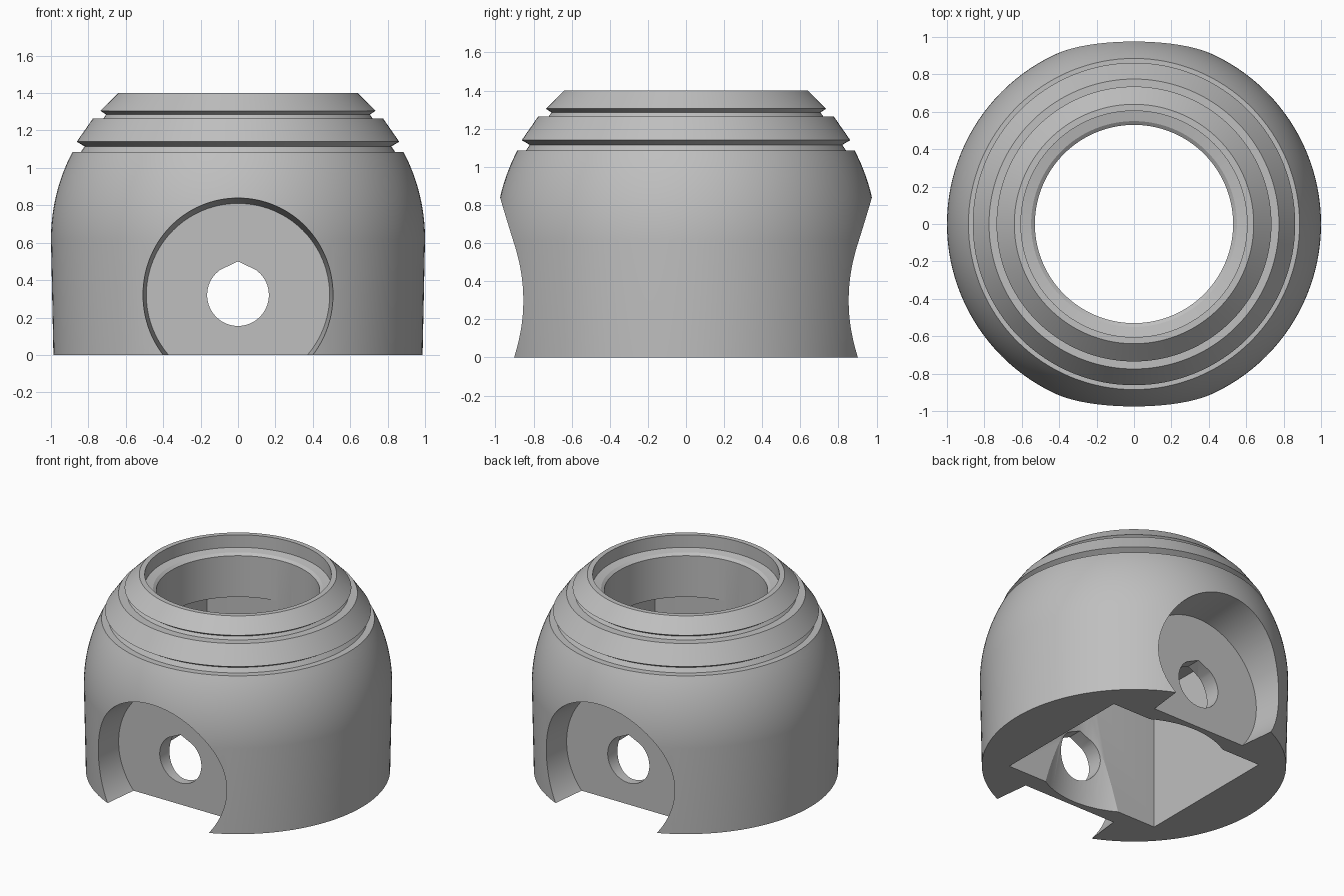
import bpy, bmesh, math
from mathutils import Matrix, Vector

old = bpy.data.objects.get("Cube")
if old:
    bpy.data.objects.remove(old, do_unlink=True)

grey = bpy.data.materials.new("plain grey")
grey.use_nodes = True
colour = (0.52, 0.52, 0.52, 1)
grey.diffuse_color = colour
grey.node_tree.nodes["Principled BSDF"].inputs["Base Color"].default_value = colour


def finish(name, bm):
    bmesh.ops.recalc_face_normals(bm, faces=bm.faces)
    mesh = bpy.data.meshes.new(name)
    bm.to_mesh(mesh)
    bm.free()
    mesh.materials.append(grey)
    obj = bpy.data.objects.new(name, mesh)
    bpy.context.scene.collection.objects.link(obj)
    return obj


def lathe(name, profile, steps=128, matrix=Matrix()):
    """Solid of revolution about z, closed with a flat cap at each end."""
    bm = bmesh.new()
    rings = []
    for r, z in profile:
        rings.append([bm.verts.new(matrix @ Vector((
            r * math.cos(math.tau * i / steps), r * math.sin(math.tau * i / steps), z)))
            for i in range(steps)])
    for a, b in zip(rings, rings[1:]):
        for i in range(steps):
            j = (i + 1) % steps
            bm.faces.new((a[i], a[j], b[j], b[i]))
    bm.faces.new(rings[0])
    bm.faces.new(rings[-1])
    return finish(name, bm)


def cut(target, cutter):
    mod = target.modifiers.new("cut", "BOOLEAN")
    mod.operation = "DIFFERENCE"
    mod.solver = "EXACT"
    mod.object = cutter
    bpy.context.view_layer.objects.active = target
    bpy.ops.object.modifier_apply(modifier=mod.name)
    bpy.data.objects.remove(cutter, do_unlink=True)


# Domed body with two undercut collar steps
dome_z = 0.62
dome = [(math.sqrt(1 - (z - dome_z) ** 2), z)
        for z in [dome_z + 0.465 * i / 14 for i in range(15)]]
collars = [(0.84, 1.085), (0.82, 1.115), (0.862, 1.14), (0.775, 1.265),
           (0.72, 1.265), (0.705, 1.285), (0.735, 1.305), (0.64, 1.4)]
body = lathe("domed_housing", [(0.987, 0)] + dome + collars)

# Bore: flared skirt, straight throat, stepped seat and wide mouth
cut(body, lathe("bore_cutter", [
    (0.613, -0.05), (0.61, 0), (0.558, 0.35), (0.53, 0.66), (0.53, 1.285),
    (0.55, 1.3), (0.605, 1.31), (0.605, 1.5)]))

# Rectangular pocket open at the bottom
bm = bmesh.new()
bmesh.ops.create_cube(bm, size=1, matrix=Matrix.Translation((0, 0, 0.445))
                      @ Matrix.Diagonal((1.226, 1.054, 1.09, 1)))
cut(body, finish("pocket_cutter", bm))

# Round recess on the front and back
port_z = 0.32
for side in (1, -1):
    turn = Matrix.Translation((0, 0, port_z)) @ Matrix.Rotation(side * math.pi / 2, 4, "X")
    cut(body, lathe("recess_cutter", [(0.49, 0.65), (0.53, 1.1)], matrix=turn))

# Cross hole with a peaked top, running through both walls
bm = bmesh.new()
outline = [(0.165 * math.cos(t), port_z + 0.165 * math.sin(t))
           for t in [math.radians(125 + 290 * i / 48) for i in range(49)]]
outline.append((0, 0.5))
face = bm.faces.new([bm.verts.new((x, -1.2, z)) for x, z in outline])
made = bmesh.ops.extrude_face_region(bm, geom=[face])["geom"]
bmesh.ops.translate(bm, vec=(0, 2.4, 0),
                    verts=[v for v in made if isinstance(v, bmesh.types.BMVert)])
cut(body, finish("cross_hole_cutter", bm))

# Smooth curved faces, keep machined edges sharp
bpy.ops.object.select_all(action="DESELECT")
body.select_set(True)
bpy.context.view_layer.objects.active = body
bpy.ops.object.shade_smooth_by_angle(angle=math.radians(20))
